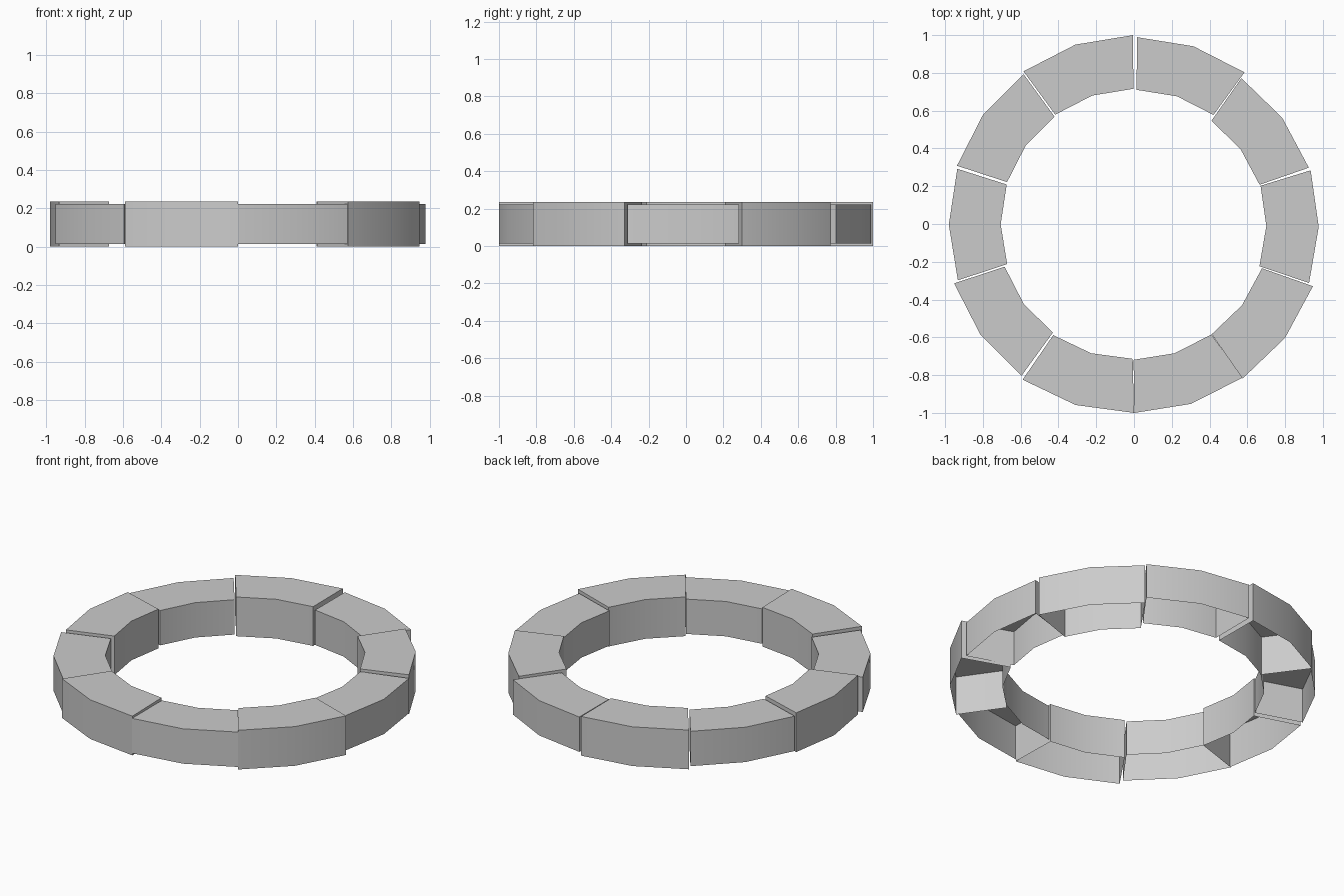
import bpy, bmesh
from math import sin, cos, radians
from mathutils import Matrix

cube = bpy.data.objects.get("Cube")
if cube:
    bpy.data.objects.remove(cube)

# Plain grey stone
stone = bpy.data.materials.new("grey_stone")
stone.use_nodes = True
grey = (0.6, 0.6, 0.6, 1)
stone.diffuse_color = grey
stone.node_tree.nodes["Principled BSDF"].inputs["Base Color"].default_value = grey

HALF_ANGLE = radians(17.9)
INNER = 0.714


def arc(bm, radius, z):
    """Three points of an arc, with the middle of its outer chord at the origin."""
    return [bm.verts.new((radius * cos(a) - cos(HALF_ANGLE), radius * sin(a), z))
            for a in (-HALF_ANGLE, 0, HALF_ANGLE)]


def block(name, x, y, turn, size, bottom, top):
    """Hollow curved block, open underneath."""
    bm = bmesh.new()
    out_lo, out_hi = arc(bm, 1, bottom), arc(bm, 1, top)
    in_lo, in_hi = arc(bm, INNER, bottom), arc(bm, INNER, top)
    for i in (0, 1):
        j = i + 1
        bm.faces.new((out_lo[i], out_lo[j], out_hi[j], out_hi[i]))  # outer wall
        bm.faces.new((in_lo[j], in_lo[i], in_hi[i], in_hi[j]))      # inner wall
    bm.faces.new(out_hi + in_hi[::-1])                              # top
    bm.faces.new((in_lo[0], out_lo[0], out_hi[0], in_hi[0]))        # ends
    bm.faces.new((out_lo[2], in_lo[2], in_hi[2], out_hi[2]))
    bm.transform(Matrix.Translation((x, y, 0))
                 @ Matrix.Rotation(radians(turn), 4, "Z")
                 @ Matrix.Diagonal((size, size, 1, 1)))
    mesh = bpy.data.meshes.new(name)
    bm.to_mesh(mesh)
    bm.free()
    mesh.materials.append(stone)
    obj = bpy.data.objects.new(name, mesh)
    bpy.context.collection.objects.link(obj)
    bpy.ops.object.select_all(action="DESELECT")
    obj.select_set(True)
    bpy.context.view_layer.objects.active = obj
    bpy.ops.object.shade_smooth_by_angle(angle=radians(30))


# Slightly uneven ring: position, facing and size of each block, clockwise from the back
PLACES = (
    (0.30, 0.896, 71.9, 0.975), (0.747, 0.535, 37, 0.965),
    (0.931, -0.014, -0.8, 0.97), (0.761, -0.574, -37.3, 1),
    (0.287, -0.907, -72, 0.985), (-0.295, -0.912, -106.6, 1),
    (-0.774, -0.559, -143.9, 0.985), (-0.934, -0.003, 180.3, 0.96),
    (-0.761, 0.551, 144, 0.975), (-0.295, 0.904, 108.3, 0.993),
)
for n, place in enumerate(PLACES):
    # Low and tall blocks alternate
    bottom, top = (0, 0.235) if n % 2 else (0.013, 0.222)
    block(f"ring_block_{n + 1}", *place, bottom, top)
